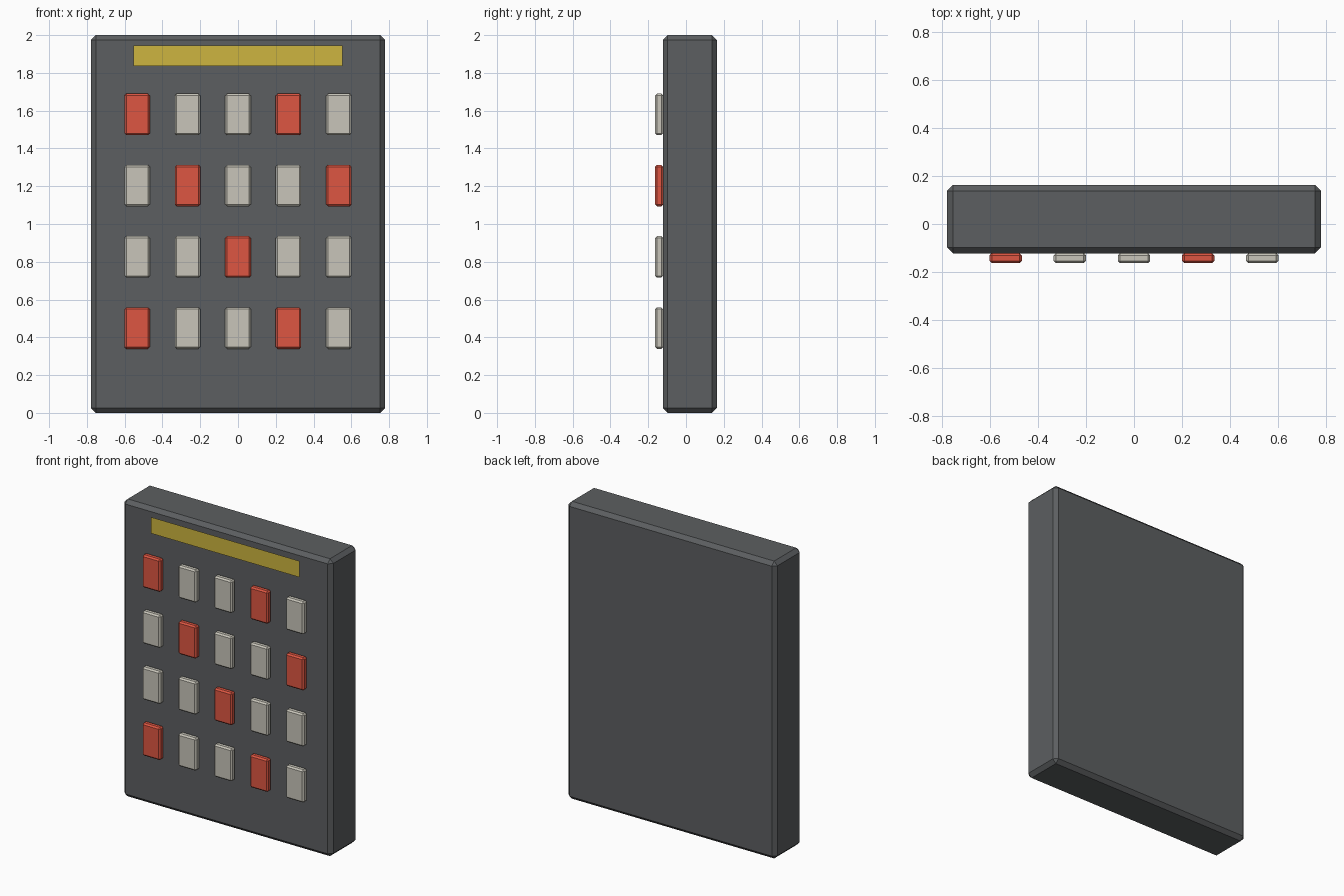
import bpy
import bmesh
from mathutils import Matrix

if "Cube" in bpy.data.objects:
    bpy.data.objects.remove(bpy.data.objects["Cube"])


def material(name, rgb):
    mat = bpy.data.materials.new(name)
    mat.diffuse_color = (*rgb, 1.0)
    mat.use_nodes = True
    mat.node_tree.nodes["Principled BSDF"].inputs["Base Color"].default_value = mat.diffuse_color
    return mat


def add_object(name, bm, mat):
    mesh = bpy.data.meshes.new(name)
    bm.to_mesh(mesh)
    bm.free()
    mesh.materials.append(mat)
    obj = bpy.data.objects.new(name, mesh)
    bpy.context.collection.objects.link(obj)
    return obj


def chamfered_box(name, size, centre, chamfer, mat):
    bm = bmesh.new()
    bmesh.ops.create_cube(bm, size=1.0,
                          matrix=Matrix.Translation(centre) @ Matrix.Diagonal((*size, 1.0)))
    bmesh.ops.bevel(bm, geom=bm.edges[:], offset=chamfer, offset_type='OFFSET',
                    segments=1, affect='EDGES')
    return add_object(name, bm, mat)


grey = material("dark_grey", (0.107, 0.114, 0.119))
red = material("red", (0.73, 0.093, 0.054))
cream = material("cream", (0.58, 0.56, 0.49))
yellow = material("yellow", (0.61, 0.46, 0.05))

# Slab body
FRONT, BACK = -0.122, 0.163
chamfered_box("body", (1.555, BACK - FRONT, 2.0), (0, (FRONT + BACK) / 2, 1.0), 0.025, grey)

# Keypad: four rows of five, R marks a red key
pattern = ["R..R.", ".R..R", "..R..", "R..R."]
for row, keys in enumerate(pattern):
    for col, key in enumerate(keys):
        chamfered_box(f"key_{row + 1}_{col + 1}", (0.135, 0.042, 0.22),
                      ((col - 2) * 0.267, -0.142, 1.58 - row * 0.377), 0.01,
                      red if key == "R" else cream)

# Thin display strip floating just in front of the body
bm = bmesh.new()
bm.faces.new([bm.verts.new((x, -0.136, z))
              for x, z in ((-0.553, 1.837), (0.553, 1.837), (0.553, 1.946), (-0.553, 1.946))])
add_object("display_strip", bm, yellow)
